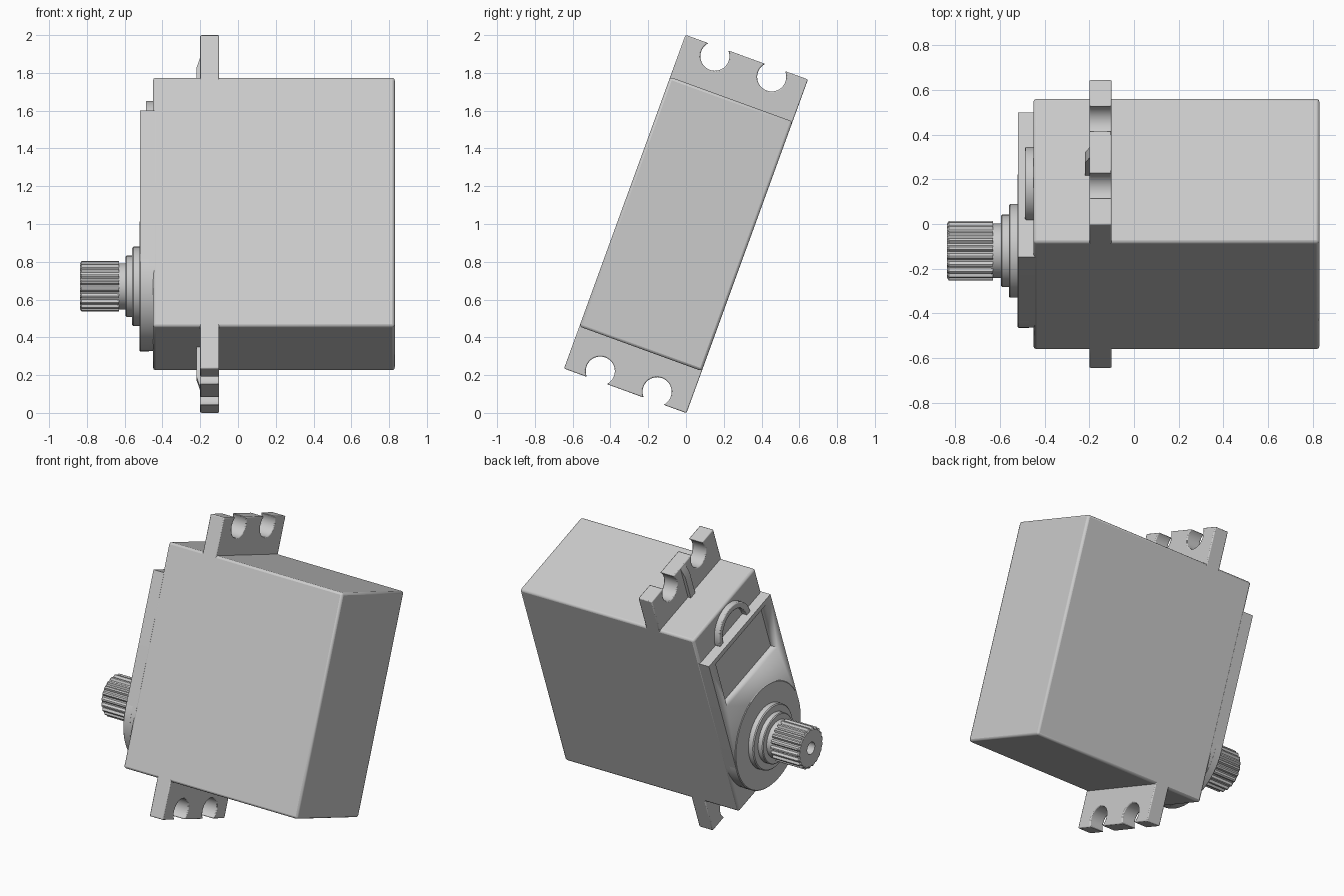
import bpy, bmesh
from math import sin, cos, pi, radians, acos, sqrt

cube = bpy.data.objects.get("Cube")
if cube:
    bpy.data.objects.remove(cube, do_unlink=True)

grey = bpy.data.materials.new("light grey plastic")
grey.use_nodes = True
colour = (0.6, 0.6, 0.6, 1)
grey.diffuse_color = colour
grey.node_tree.nodes["Principled BSDF"].inputs["Base Color"].default_value = colour

TILT = radians(-20)
HALF_W, HALF_L = 0.345, 0.703      # half width and half length of the case
TAB_END = 0.94
SHAFT_V = -0.351                   # shaft position along the case


def finish(name, bm, bevel=0):
    """Make a tilted object from a bmesh, in the case's own axes."""
    bmesh.ops.recalc_face_normals(bm, faces=bm.faces[:])
    mesh = bpy.data.meshes.new(name)
    bm.to_mesh(mesh)
    bm.free()
    mesh.materials.append(grey)
    ob = bpy.data.objects.new(name, mesh)
    bpy.context.collection.objects.link(ob)
    ob.location.z = 1
    ob.rotation_euler.x = TILT
    bpy.ops.object.select_all(action='DESELECT')
    ob.select_set(True)
    bpy.context.view_layer.objects.active = ob
    bpy.ops.object.shade_smooth_by_angle(angle=radians(30))
    if bevel:
        mod = ob.modifiers.new("rounded edges", 'BEVEL')
        mod.width = bevel
        mod.segments = 2
        mod.limit_method = 'ANGLE'
        mod.angle_limit = radians(40)
    return ob


def prism(name, outline, x0, x1, bevel=0):
    """Extrude a (width, length) outline along x."""
    bm = bmesh.new()
    face = bm.faces.new([bm.verts.new((x0, u, v)) for u, v in outline])
    new = bmesh.ops.extrude_face_region(bm, geom=[face])["geom"]
    moved = [g for g in new if isinstance(g, bmesh.types.BMVert)]
    bmesh.ops.translate(bm, verts=moved, vec=(x1 - x0, 0, 0))
    return finish(name, bm, bevel)


def arc(cu, cv, r, a0, a1, n):
    return [(cu + r * cos(a0 + (a1 - a0) * i / n),
             cv + r * sin(a0 + (a1 - a0) * i / n)) for i in range(n + 1)]


def rect(w, v0, v1):
    return [(-w, v0), (w, v0), (w, v1), (-w, v1)]


def lathe(name, profile, teeth=21):
    """Turn (x, radius, groove depth) rows about the shaft axis."""
    bm = bmesh.new()
    n = teeth * 4
    rows = []
    for x, r, groove in profile:
        row = []
        for i in range(n):
            rr = r - (groove if i % 4 > 1 else 0)
            a = 2 * pi * i / n
            row.append(bm.verts.new((x, rr * cos(a), SHAFT_V + rr * sin(a))))
        rows.append(row)
    for a, b in zip(rows, rows[1:]):
        for i in range(n):
            j = (i + 1) % n
            bm.faces.new((a[i], a[j], b[j], b[i]))
    bm.faces.new(rows[0])
    bm.faces.new(rows[-1])
    return finish(name, bm)


# Main case
prism("case", rect(HALF_W, -HALF_L, HALF_L), -0.45, 0.83, 0.014)

# Mounting tabs with open screw holes, and a rib between the holes
HOLE_U, HOLE_V, HOLE_R = 0.16, 0.887, 0.077
half_gap = acos((TAB_END - HOLE_V) / HOLE_R)
tab = [(-HALF_W, HALF_L - 0.02), (HALF_W, HALF_L - 0.02), (HALF_W, TAB_END)]
for u in (HOLE_U, -HOLE_U):
    tab += arc(u, HOLE_V, HOLE_R, pi / 2 - half_gap, half_gap - 1.5 * pi, 28)
tab.append((-HALF_W, TAB_END))
for name, s in (("upper", 1), ("lower", -1)):
    prism(name + "_tab", [(u, s * v) for u, v in tab], -0.20, -0.10, 0.01)
    bm = bmesh.new()
    ends = [[bm.verts.new((x, u, s * v)) for x, v in
             ((-0.19, 0.69), (-0.22, 0.69), (-0.22, 0.87), (-0.20, 0.93), (-0.19, 0.93))]
            for u in (-0.025, 0.025)]
    for end in ends:
        bm.faces.new(end)
    for i in range(5):
        j = (i + 1) % 5
        bm.faces.new((ends[0][i], ends[0][j], ends[1][j], ends[1][i]))
    finish(name + "_tab_rib", bm)

# Gear cover with a rounded end and a shallow rectangular recess
COVER_TOP = 0.513
cover = prism("gear_cover",
              arc(0, SHAFT_V, HALF_W - 0.001, pi, 2 * pi, 40)
              + [(HALF_W - 0.001, COVER_TOP), (0.001 - HALF_W, COVER_TOP)],
              -0.518, -0.44)
cutter = prism("recess_cutter", rect(0.28, 0.13, 0.48), -0.6, -0.47)
cutter.hide_render = True
cut = cover.modifiers.new("recess", 'BOOLEAN')
cut.operation = 'DIFFERENCE'
cut.solver = 'EXACT'
cut.object = cutter
bpy.context.view_layer.objects.active = cover
bpy.ops.object.modifier_apply(modifier=cut.name)
bpy.data.objects.remove(cutter, do_unlink=True)

# Half ring where the cable leaves
prism("cable_arch", arc(0, COVER_TOP, 0.17, 0, pi, 28) + arc(0, COVER_TOP, 0.13, pi, 0, 28),
      -0.487, -0.44, 0.006)

# Disc, stepped collars and neck around the shaft
lathe("shaft_collars", [
    (-0.47, HALF_W, 0), (-0.517, HALF_W, 0), (-0.522, HALF_W - 0.005, 0),
    (-0.522, 0.21, 0), (-0.554, 0.21, 0), (-0.56, 0.204, 0),
    (-0.56, 0.162, 0), (-0.59, 0.162, 0), (-0.595, 0.157, 0),
    (-0.595, 0.122, 0), (-0.64, 0.122, 0)])

# Splined output shaft with a screw hole in its end
lathe("splined_shaft", [
    (-0.63, 0.115, 0), (-0.63, 0.134, 0.013), (-0.828, 0.134, 0.013),
    (-0.836, 0.122, 0.004), (-0.836, 0.04, 0), (-0.72, 0.04, 0)])
